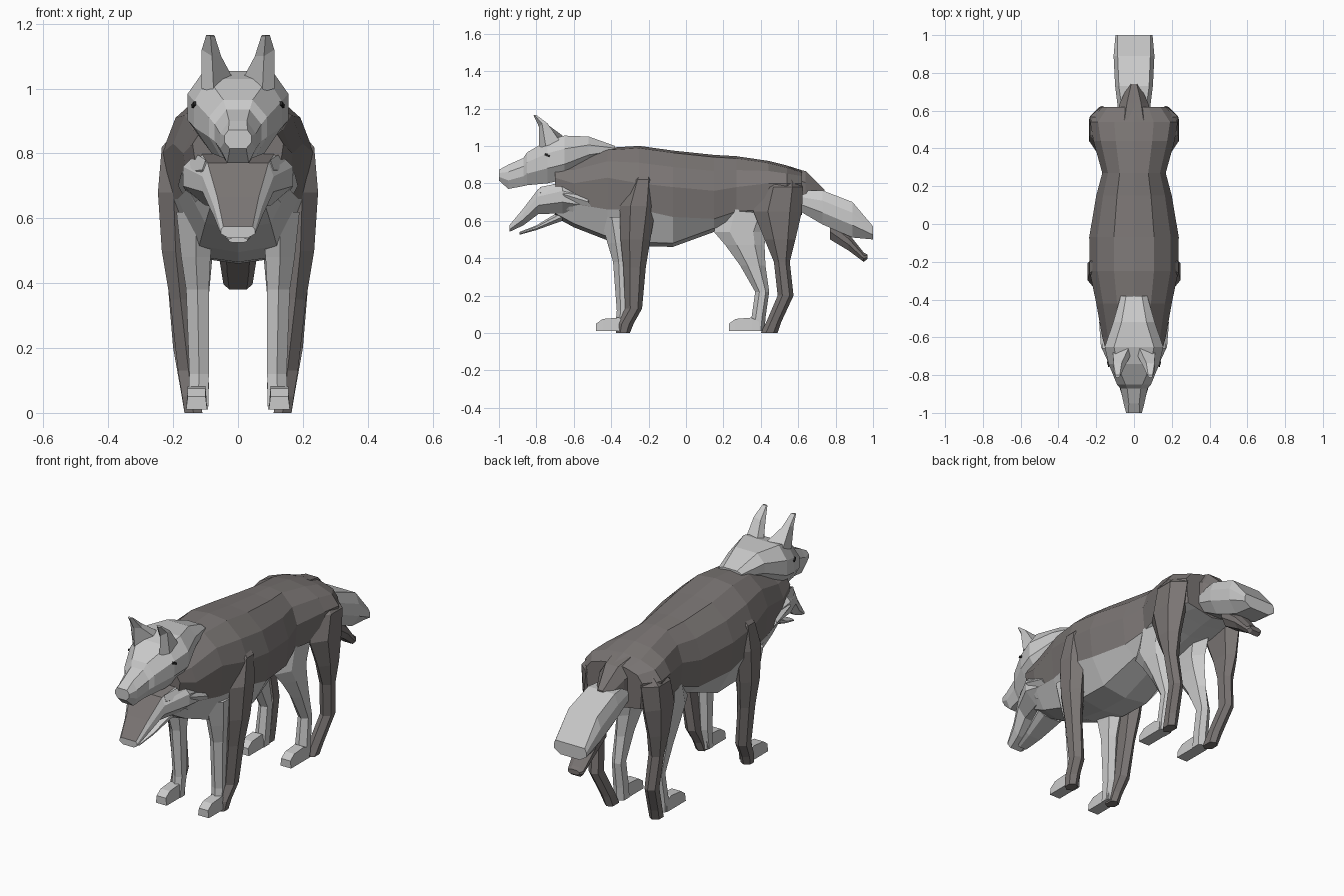
import bpy, bmesh
from mathutils import Matrix


def material(name, col):
    m = bpy.data.materials.new(name)
    m.diffuse_color = (*col, 1)
    return m


LIGHT = material("light grey fur", (0.59, 0.59, 0.59))
DARK = material("dark grey fur", (0.195, 0.178, 0.173))
BLACK = material("black eye", (0.02, 0.02, 0.02))


def finish(name, bm, mats, mirror=False):
    bmesh.ops.recalc_face_normals(bm, faces=bm.faces)
    me = bpy.data.meshes.new(name)
    bm.to_mesh(me)
    bm.free()
    for m in mats:
        me.materials.append(m)
    ob = bpy.data.objects.new(name, me)
    bpy.context.collection.objects.link(ob)
    if mirror:
        mod = ob.modifiers.new("Mirror", 'MIRROR')
        mod.use_mirror_merge = False
    return ob


def loft(name, rings, mats, paint=lambda k: 0, caps=(0, 0), mirror=False):
    """Skin a list of rings; paint(k) gives the material of strip k."""
    bm = bmesh.new()
    vs = [[bm.verts.new(p) for p in r] for r in rings]
    n = len(vs[0])
    for a, b in zip(vs, vs[1:]):
        for k in range(n):
            j = (k + 1) % n
            bm.faces.new((a[k], a[j], b[j], b[k])).material_index = paint(k)
    bm.faces.new(vs[0]).material_index = caps[0]
    bm.faces.new(vs[-1]).material_index = caps[1]
    return finish(name, bm, mats, mirror)


def oct_ring(y, top, bot, w, t=.5):
    """Eight-sided section across the y axis; t is the flat top's share of the width."""
    h = top - bot
    half = [(t * w, top), (w, bot + .7 * h), (w, bot + .35 * h), (.6 * w, bot)]
    return [(x, y, z) for x, z in half] + [(-x, y, z) for x, z in reversed(half)]


def leg_ring(z, y0, y1, x0, x1):
    """Six-sided horizontal section of a leg."""
    d, m = y1 - y0, (x0 + x1) / 2
    return [(x0, y0 + .2 * d, z), (m, y0, z), (x1, y0 + .3 * d, z),
            (x1, y0 + .75 * d, z), (m, y1, z), (x0, y1 - .2 * d, z)]


def body_ring(y, top, mid, border, bot, w):
    half = [(0, top), (.45 * w, top - .012), (.82 * w, mid + .55 * (top - mid)),
            (w, mid), (.93 * w, border), (.6 * w, bot + .02), (0, bot)]
    return [(x, y, z) for x, z in half] + [(-x, y, z) for x, z in reversed(half[1:-1])]


# Body: dark back and flanks, light belly
loft("body", [body_ring(*s) for s in (
    (-.70, .90, .83, .76, .62, .14),
    (-.60, .93, .80, .69, .565, .168),
    (-.42, .99, .83, .66, .495, .20),
    (-.25, 1.0, .80, .66, .465, .235),
    (-.07, .975, .78, .62, .46, .237),
    (.15, .952, .76, .61, .54, .20),
    (.27, .945, .78, .65, .56, .168),
    (.44, .92, .80, .66, .60, .215),
    (.54, .895, .80, .66, .62, .232),
    (.62, .87, .80, .66, .63, .17))],
    [DARK, LIGHT], lambda k: int(min(k, 11 - k) > 3))

# Head, muzzle and nape
loft("head", [oct_ring(*s) for s in (
    (-1.0, .872, .815, .042, .7), (-.95, .90, .77, .055), (-.87, .935, .785, .072),
    (-.85, .965, .79, .09), (-.74, 1.03, .80, .135, .68), (-.65, 1.055, .82, .155, .68),
    (-.52, 1.05, .90, .11, .6), (-.38, 1.0, .96, .07, .6))], [LIGHT])

# Hanging lower jaw with dark upper surface, plus thin chin flap
loft("jaw", [oct_ring(*s) for s in (
    (-.945, .575, .54, .053, .85), (-.87, .665, .575, .075, .85),
    (-.79, .77, .635, .11, .85), (-.66, .81, .64, .17, .7), (-.55, .78, .63, .16, .7))],
    [LIGHT, DARK], lambda k: int(k == 7))
loft("chin", [oct_ring(*s) for s in (
    (-.89, .54, .525, .03), (-.80, .575, .55, .05), (-.66, .66, .60, .08))], [LIGHT])

# Light cheek ruff
loft("cheek_ruff", [
    [(.10, -.78, .78), (.11, -.78, .75), (.08, -.75, .70)],
    [(.13, -.68, .80), (.175, -.65, .74), (.13, -.62, .65)],
    [(.14, -.54, .75), (.185, -.52, .70), (.14, -.48, .62)]], [LIGHT], mirror=True)

# Ears
loft("ear", [
    [(.02, -.70, 1.04), (.075, -.785, .99), (.112, -.75, 1.0), (.112, -.67, 1.02), (.03, -.66, 1.055)],
    [(.052, -.76, 1.10), (.08, -.785, 1.10), (.112, -.77, 1.12), (.108, -.74, 1.12), (.065, -.735, 1.11)],
    [(.072, -.805, 1.163), (.085, -.815, 1.163), (.098, -.81, 1.165), (.098, -.80, 1.165), (.075, -.80, 1.165)]],
    [LIGHT], mirror=True)

# Eyes: thin plates on the side of the head
bm = bmesh.new()
bmesh.ops.create_cube(bm, size=1, matrix=Matrix.Translation((.136, -.742, .95))
                      @ Matrix.Rotation(-.3, 4, 'Z') @ Matrix.Rotation(-.4, 4, 'X')
                      @ Matrix.Diagonal((.009, .026, .011, 1)))
finish("eye", bm, [BLACK], True)

# Legs: dark outer shell and light inner leg, front and hind
LEGS = {
    "front_leg_outer": (DARK, (
        (.87, -.25, -.19, .10, .19), (.82, -.30, -.165, .13, .235),
        (.68, -.355, -.16, .15, .247), (.50, -.35, -.19, .15, .235),
        (.35, -.335, -.215, .145, .21), (.13, -.325, -.235, .12, .185),
        (.05, -.37, -.28, .115, .172), (0, -.375, -.30, .11, .165))),
    "front_leg_inner": (LIGHT, (
        (.62, -.46, -.25, .07, .19), (.48, -.42, -.27, .085, .175),
        (.38, -.39, -.29, .09, .16), (.12, -.37, -.30, .09, .15),
        (.01, -.38, -.32, .092, .155))),
    "hind_leg_outer": (DARK, (
        (.84, .45, .60, .07, .18), (.78, .40, .625, .10, .234),
        (.65, .36, .62, .13, .237), (.50, .42, .585, .15, .23),
        (.38, .47, .555, .15, .215), (.20, .49, .575, .14, .20),
        (.06, .43, .51, .115, .175), (0, .40, .49, .11, .165))),
    "hind_leg_inner": (LIGHT, (
        (.66, .17, .48, .05, .16), (.54, .15, .43, .07, .16),
        (.47, .21, .42, .08, .16), (.36, .29, .425, .09, .155),
        (.22, .37, .445, .092, .15), (.08, .35, .425, .09, .155),
        (.01, .34, .42, .092, .155))),
}
for name, (mat, secs) in LEGS.items():
    loft(name, [leg_ring(*s) for s in secs], [mat], mirror=True)

# Paws reaching forward from the inner legs
for name, y in (("front_paw", -.48), ("hind_paw", .23)):
    loft(name, [[(.095, y + d, .01), (.16, y + d, .01), (.155, y + d, t), (.1, y + d, t)]
                for d, t in ((0, .05), (.035, .075), (.12, .082), (.16, .06))],
         [LIGHT], mirror=True)

# Tail: dark root, bushy light sleeve, dark hanging tip
for name, mat, secs in (
    ("tail_root", DARK, ((.55, .888, .70, .10), (.64, .865, .66, .075), (.74, .765, .64, .03))),
    ("tail_brush", LIGHT, ((.61, .76, .65, .085, .75), (.73, .762, .58, .10, .8),
                           (.89, .70, .51, .108, .8), (1.0, .57, .50, .098, .9))),
    ("tail_tip", DARK, ((.77, .62, .50, .06), (.87, .53, .44, .057),
                        (.95, .43, .38, .045), (.97, .42, .395, .035)))):
    loft(name, [oct_ring(*s) for s in secs], [mat])
